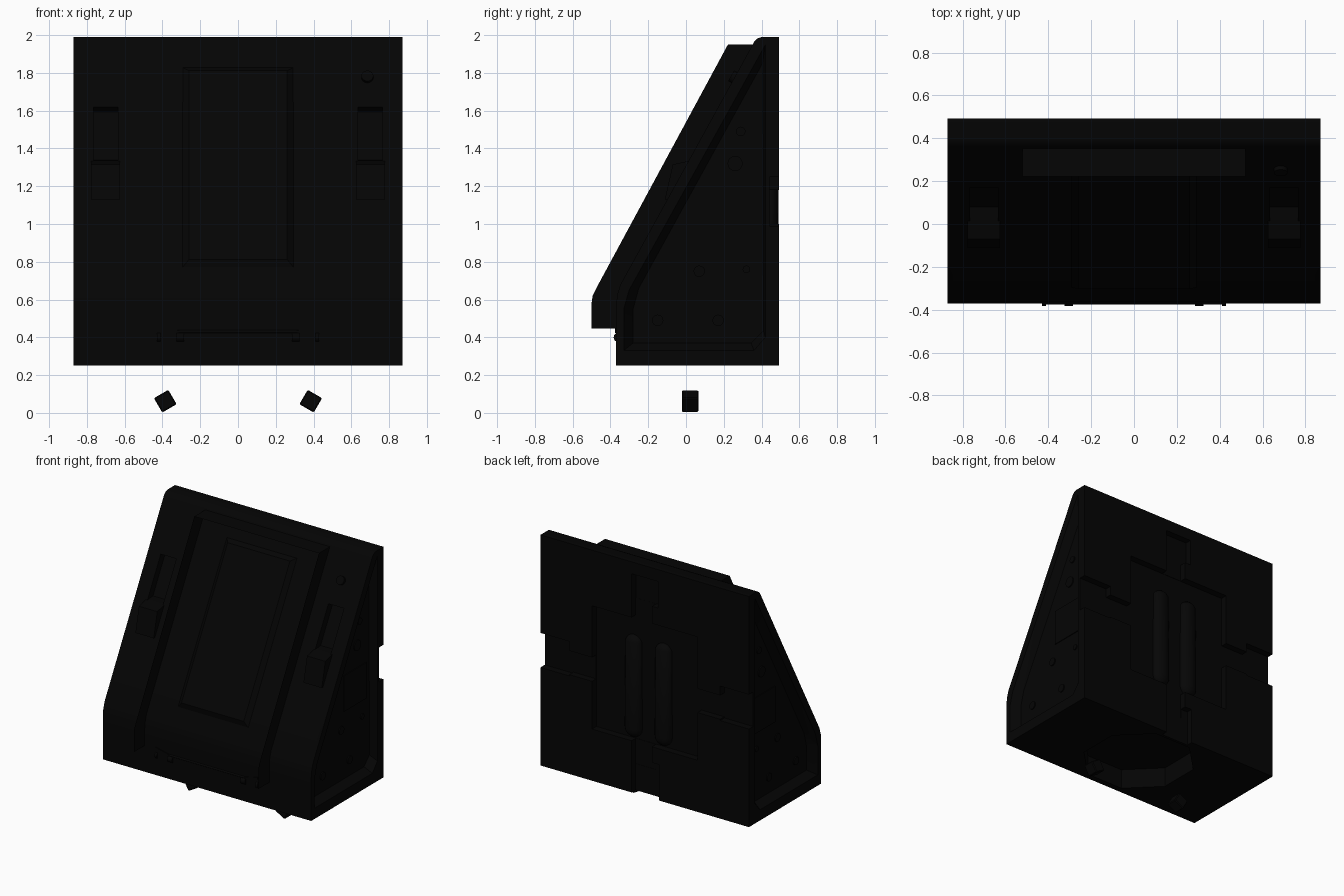
import bpy, bmesh, math
from mathutils import Matrix, Vector

if "Cube" in bpy.data.objects:
    bpy.data.objects.remove(bpy.data.objects["Cube"])


def material(name, v):
    m = bpy.data.materials.new(name)
    m.diffuse_color = (v, v, v, 1)
    m.use_nodes = True
    m.node_tree.nodes["Principled BSDF"].inputs["Base Color"].default_value = m.diffuse_color
    return m


BLACK = material("matte black", 0.0013)
CHARCOAL = material("charcoal", 0.0019)


def finish(name, bm, mat):
    bmesh.ops.recalc_face_normals(bm, faces=bm.faces)
    me = bpy.data.meshes.new(name)
    bm.to_mesh(me)
    bm.free()
    ob = bpy.data.objects.new(name, me)
    bpy.context.collection.objects.link(ob)
    me.materials.append(mat)
    return ob


def loft(name, pts_a, pts_b, mat=BLACK):
    """Closed solid between two matching outlines."""
    bm = bmesh.new()
    a = [bm.verts.new(p) for p in pts_a]
    b = [bm.verts.new(p) for p in pts_b]
    n = len(a)
    bm.faces.new(a)
    bm.faces.new(b[::-1])
    for i in range(n):
        bm.faces.new((a[i], a[(i + 1) % n], b[(i + 1) % n], b[i]))
    return finish(name, bm, mat)


def box(name, size, matrix, mat=BLACK, bevel=0):
    bm = bmesh.new()
    bmesh.ops.create_cube(bm, size=1, matrix=Matrix.Diagonal((*size, 1)))
    if bevel:
        bmesh.ops.bevel(bm, geom=bm.edges[:], offset=bevel, segments=1, affect='EDGES')
    bm.transform(matrix)
    return finish(name, bm, mat)


def span(name, lo, hi, mat=BLACK, bevel=0):
    lo, hi = Vector(lo), Vector(hi)
    return box(name, hi - lo, Matrix.Translation((lo + hi) / 2), mat, bevel)


def cylinder(name, r, depth, matrix, mat=BLACK, sides=16):
    bm = bmesh.new()
    bmesh.ops.create_cone(bm, cap_ends=True, segments=sides, radius1=r, radius2=r,
                          depth=depth, matrix=matrix)
    return finish(name, bm, mat)


def activate(ob):
    bpy.ops.object.select_all(action='DESELECT')
    ob.select_set(True)
    bpy.context.view_layer.objects.active = ob


def smooth(ob):
    activate(ob)
    bpy.ops.object.shade_smooth_by_angle(angle=math.radians(35))


def cut(target, cutter):
    activate(target)
    mod = target.modifiers.new("cut", 'BOOLEAN')
    mod.object = cutter
    mod.operation = 'DIFFERENCE'
    mod.solver = 'EXACT'
    bpy.ops.object.modifier_apply(modifier=mod.name)
    bpy.data.objects.remove(cutter)


# Sloping front frame: local z points out of the slope, local y runs up it
ANGLE = math.atan2(1.27, 0.70)


def on_slope(x, z, out=0.0):
    y = 0.35 - (1.945 - z) * 0.70 / 1.27
    return (Matrix.Translation((x, y, z)) @ Matrix.Rotation(ANGLE, 4, 'X')
            @ Matrix.Translation((0, 0, out)))


def at_x(pts, x):
    return [(x, y, z) for y, z in pts]


# Wedge shaped body
W = 0.87
profile = [(-0.37, 0.25), (-0.37, 0.57), (-0.364, 0.625), (-0.348, 0.678), (0.35, 1.945),
           (0.362, 1.967), (0.378, 1.982), (0.40, 1.99), (0.492, 1.99), (0.492, 0.25)]
body = loft("body", at_x(profile, -W), at_x(profile, W))

# Recessed sides with sloping rims
outer = [(-0.33, 0.33), (0.36, 0.33), (0.42, 0.40), (0.42, 1.95), (-0.302, 0.65), (-0.33, 0.55)]
inner = [(-0.28, 0.37), (0.345, 0.37), (0.41, 0.435), (0.405, 1.85), (-0.25, 0.66), (-0.28, 0.55)]
DEPTH = 0.06
for s in (-1, 1):
    cut(body, loft("side_cutter", at_x(outer, s * (W + 0.001)), at_x(inner, s * (W - DEPTH))))

# Back recess with stepped channels towards the edges
for lo, hi in [((-0.44, 0.440, 0.64), (0.44, 0.6, 1.57)),
               ((-0.11, 0.442, 1.70), (0.11, 0.6, 1.90)),
               ((-0.06, 0.443, 1.50), (0.11, 0.6, 1.75)),
               ((-0.12, 0.445, 0.20), (0.11, 0.6, 0.52)),
               ((-0.06, 0.443, 0.45), (0.11, 0.6, 0.70)),
               ((0.63, 0.441, 0.99), (1.0, 0.6, 1.25)),
               ((0.40, 0.443, 1.00), (0.7, 0.6, 1.18)),
               ((-1.0, 0.441, 0.99), (-0.63, 0.6, 1.25)),
               ((-0.7, 0.443, 1.00), (-0.40, 0.6, 1.18))]:
    cut(body, span("back_cutter", lo, hi))

# Octagonal well underneath
cut(body, cylinder("well_cutter", 0.405, 0.30, Matrix.Translation((0, 0.05, 0.25))
                   @ Matrix.Rotation(math.pi / 8, 4, 'Z'), sides=8))

# Latch pockets on the slope
for s in (-1, 1):
    cut(body, box("latch_cutter", (0.13, 0.33, 0.11), on_slope(s * 0.70, 1.475)))
smooth(body)

# Open hood around the front panel: two side sheets and a top sheet
rim = [(-0.36, 0.447), (-0.50, 0.447), (-0.50, 0.58), (-0.494, 0.62), (-0.475, 0.66),
       (0.222, 1.95), (0.354, 1.95), (0.36, 1.93), (-0.335, 0.67), (-0.36, 0.57)]
bm = bmesh.new()
sheets = []
for x in (-0.52, 0.52):
    vs = [bm.verts.new(p) for p in at_x(rim, x)]
    bm.faces.new(vs)
    sheets.append(vs)
bm.faces.new((sheets[0][5], sheets[1][5], sheets[1][6], sheets[0][6]))
hood = finish("panel_hood", bm, BLACK)
for p in hood.data.polygons:
    if abs(p.normal.z) > 0.5 and p.normal.z < 0:
        p.flip()

# Softly raised front panel
L = 0.53 / math.sin(ANGLE)
M = on_slope(0, 1.30)
low, high = [[M @ Vector((sx * (0.295 - d), sy * (L - d), h))
              for sx, sy in ((-1, -1), (1, -1), (1, 1), (-1, 1))]
             for d, h in ((0, -0.002), (0.035, 0.025))]
smooth(loft("front_panel", low, high))

# Latch blocks with flat tops, and the round lock
block = [(0.085, 1.34), (0.02, 1.335), (-0.07, 1.315), (-0.112, 1.13), (0.0, 1.13)]
for s in (-1, 1):
    loft("latch_block", at_x(block, s * 0.625), at_x(block, s * 0.778))
smooth(cylinder("lock", 0.032, 0.03, on_slope(0.685, 1.775, 0.005)))

# Hinge bar with slanted arms and pegs below the panel
turn = Matrix.Rotation(math.pi / 2, 4, 'Y')
smooth(cylinder("hinge_bar", 0.008, 0.64, Matrix.Translation((0, -0.368, 0.43)) @ turn))
for s in (-1, 1):
    box("hinge_arm", (0.115, 0.012, 0.014), Matrix.Translation((s * 0.37, -0.37, 0.442))
        @ Matrix.Rotation(-s * 0.23, 4, 'Y'))
    for x, w in ((0.305, 0.04), (0.42, 0.018)):
        smooth(cylinder("hinge_peg", 0.026, w, Matrix.Translation((s * x, -0.357, 0.40)) @ turn))

# Details on the floor of each side recess
for s in (-1, 1):
    x = s * (W - DEPTH + 0.002)
    span("side_hatch", (x - 0.004, 0.10, 0.88), (x + 0.004, 0.37, 1.15))
    for y, z, r in ((0.29, 1.49, 0.025), (0.26, 1.32, 0.04), (0.07, 0.75, 0.03),
                    (0.32, 0.76, 0.02), (-0.15, 0.49, 0.03), (0.17, 0.49, 0.03)):
        smooth(cylinder("side_bolt", r, 0.012, Matrix.Translation((x, y, z)) @ turn))

# Two upright round-ended bars on the back
for x in (-0.125, 0.125):
    bm = bmesh.new()
    bmesh.ops.create_uvsphere(bm, u_segments=16, v_segments=8, radius=0.07)
    for v in bm.verts:
        v.co.y *= 0.72
        v.co += Vector((x, 0.441, 1.035 + (0.315 if v.co.z > 0.001 else -0.315)))
    smooth(finish("back_bar", bm, CHARCOAL))

# Small tilted feet
for s in (-1, 1):
    box("foot", (0.088, 0.088, 0.088), Matrix.Translation((s * 0.385, 0.022, 0.062))
        @ Matrix.Rotation(s * math.radians(30), 4, 'Y'), BLACK, 0.006)
